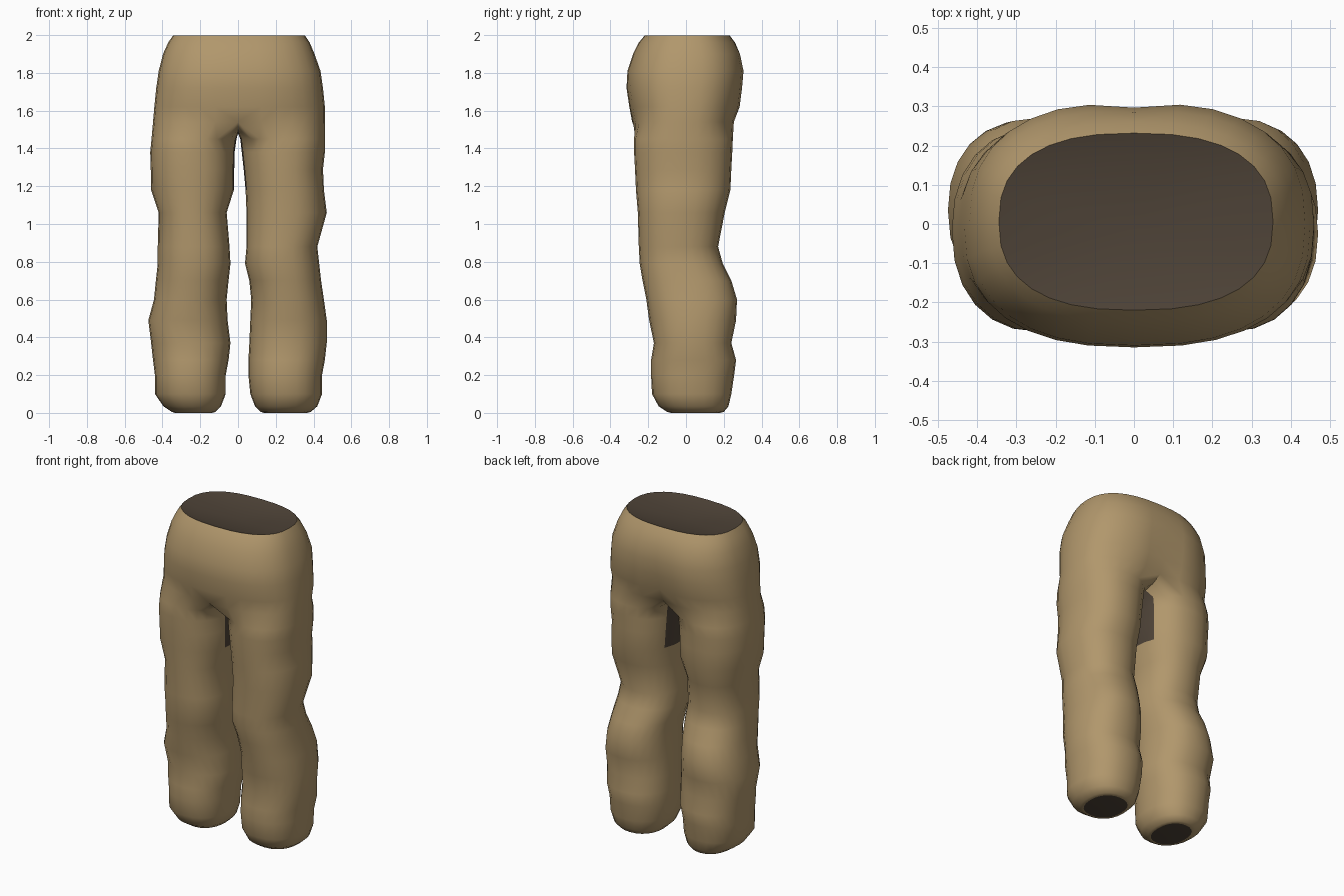
import bpy, bmesh, math

if "Cube" in bpy.data.objects:
    bpy.data.objects.remove(bpy.data.objects["Cube"])

def material(name, rgb):
    m = bpy.data.materials.new(name)
    m.diffuse_color = (*rgb, 1)
    m.use_nodes = True
    m.node_tree.nodes["Principled BSDF"].inputs["Base Color"].default_value = m.diffuse_color
    return m

TAN = material("tan cloth", (0.44, 0.31, 0.15))
DARK = material("dark lining", (0.075, 0.055, 0.038))

# Leg rows: z, left outer x, left inner x, right inner x, right outer x, front y, back y
LEGS = [
    (0.005, -.35, -.12, .12, .385, -.10, .20), (0.035, -.395, -.09, .09, .42, -.145, .225),
    (0.10, -.44, -.065, .065, .445, -.18, .24), (0.20, -.44, -.065, .055, .445, -.185, .255),
    (0.28, -.45, -.05, .055, .46, -.185, .265), (0.37, -.46, -.04, .06, .47, -.17, .24),
    (0.49, -.475, -.055, .065, .47, -.195, .265), (0.60, -.445, -.06, .07, .455, -.21, .27),
    (0.70, -.435, -.05, .06, .44, -.23, .24), (0.79, -.425, -.04, .037, .43, -.245, .195),
    (0.88, -.425, -.045, .045, .42, -.25, .17), (1.06, -.42, -.06, .045, .47, -.255, .205),
    (1.18, -.46, -.022, .04, .455, -.265, .235), (1.29, -.462, -.02, .03, .45, -.27, .24),
    (1.38, -.465, -.018, .02, .46, -.275, .245), (1.45, -.458, -.008, .012, .46, -.275, .248)]

# Pelvis rows: z, left x, right x, front y, back y, seat dent
PELVIS = [
    (1.54, -.45, .46, -.285, .262, .03), (1.62, -.443, .46, -.30, .293, .03),
    (1.72, -.433, .45, -.315, .305, .022), (1.81, -.42, .437, -.31, .312, .015),
    (1.90, -.397, .405, -.28, .292, .008), (1.96, -.37, .38, -.25, .26, 0),
    (1.997, -.345, .355, -.22, .232, 0)]
OUT, INN = 17, 7          # outer and inner points of a leg ring

def sup(v, n):
    return math.copysign(abs(v) ** (2 / n), v)

def leg_ring(z, xo, xi, yf, yb):
    pts = []
    for k in range(OUT + INN):
        a = math.radians(-120 + 15 * k)
        cx, cy = (xo + xi) / 2, (yf + yb) / 2
        pts.append((cx + (xo - xi) / 2 * sup(math.cos(a), 2.25),
                    cy + (yb - yf) / 2 * sup(math.sin(a), 2.25), z))
    return pts

def pelvis_half(z, x, yf, yb, dent):
    pts = []
    for k in range(OUT):
        a = math.radians(-90 + 180 * k / (OUT - 1))
        px = x * sup(math.cos(a), 2.5) if 0 < k < OUT - 1 else 0
        py = (yf + yb) / 2 + (yb - yf) / 2 * sup(math.sin(a), 2.5)
        if py > 0:
            py -= dent * math.exp(-(px / .09) ** 2)
        pts.append((px, py, z))
    return pts

bm = bmesh.new()

def add(pts):
    return [bm.verts.new(p) for p in pts]

def bridge(a, b, closed):
    n = len(a)
    return [bm.faces.new((a[i], a[(i + 1) % n], b[(i + 1) % n], b[i]))
            for i in range(n if closed else n - 1)]

def fan(ring, centre):
    c = bm.verts.new(centre)
    for i in range(len(ring)):
        bm.faces.new((ring[i], ring[(i + 1) % len(ring)], c)).material_index = 1

waist = []
for side in (0, 1):
    # leg tube from hem to thigh
    rings = []
    for z, lo, li, ri, ro, yf, yb in LEGS:
        rings.append(add(leg_ring(z, *((ro, ri) if side else (lo, li)), yf, yb)))
    # crotch ring, whose inner points lie on the centre plane
    halves = [add(pelvis_half(r[0], r[2] if side else r[1], *r[3:])) for r in PELVIS]
    f, b = halves[0][0].co, halves[0][-1].co
    arch = []
    for k in range(1, INN + 1):
        t = k / (INN + 1)
        arch.append((0, b.y + (f.y - b.y) * t, 1.54 - .06 * math.sin(math.pi * t) ** .6))
    rings.append(halves[0] + add(arch))
    for lower, upper in zip(rings, rings[1:]):
        for i, face in enumerate(bridge(lower, upper, True)):
            # dark patch on the inner thigh
            c = face.calc_center_median()
            if i >= OUT and 1.18 < c.z < 1.47 and -.12 < c.y < .10:
                face.material_index = 1
    # hips
    for lower, upper in zip(halves, halves[1:]):
        bridge(lower, upper, False)
    # dark hem opening
    hem = rings[0]
    mx = sum(v.co.x for v in hem) / len(hem)
    my = sum(v.co.y for v in hem) / len(hem)
    sole = add([(mx + (v.co.x - mx) * .86, my + (v.co.y - my) * .86, 0) for v in hem])
    bridge(hem, sole, True)
    fan(sole, (mx, my, .015))
    waist.append(halves[-1])

# dark waist opening, slightly dished
loop = waist[0] + waist[1][-2:0:-1]
dish = add([(v.co.x * .75, v.co.y * .75, 1.98) for v in loop])
for face in bridge(loop, dish, True):
    face.material_index = 1
fan(dish, (0, 0, 1.965))

bmesh.ops.remove_doubles(bm, verts=bm.verts, dist=.0005)
bmesh.ops.recalc_face_normals(bm, faces=bm.faces)
mesh = bpy.data.meshes.new("trousers")
bm.to_mesh(mesh)
bm.free()
mesh.materials.append(TAN)
mesh.materials.append(DARK)
trousers = bpy.data.objects.new("trousers", mesh)
bpy.context.collection.objects.link(trousers)
bpy.context.view_layer.objects.active = trousers
trousers.select_set(True)
bpy.ops.object.shade_smooth_by_angle(angle=math.radians(60))
